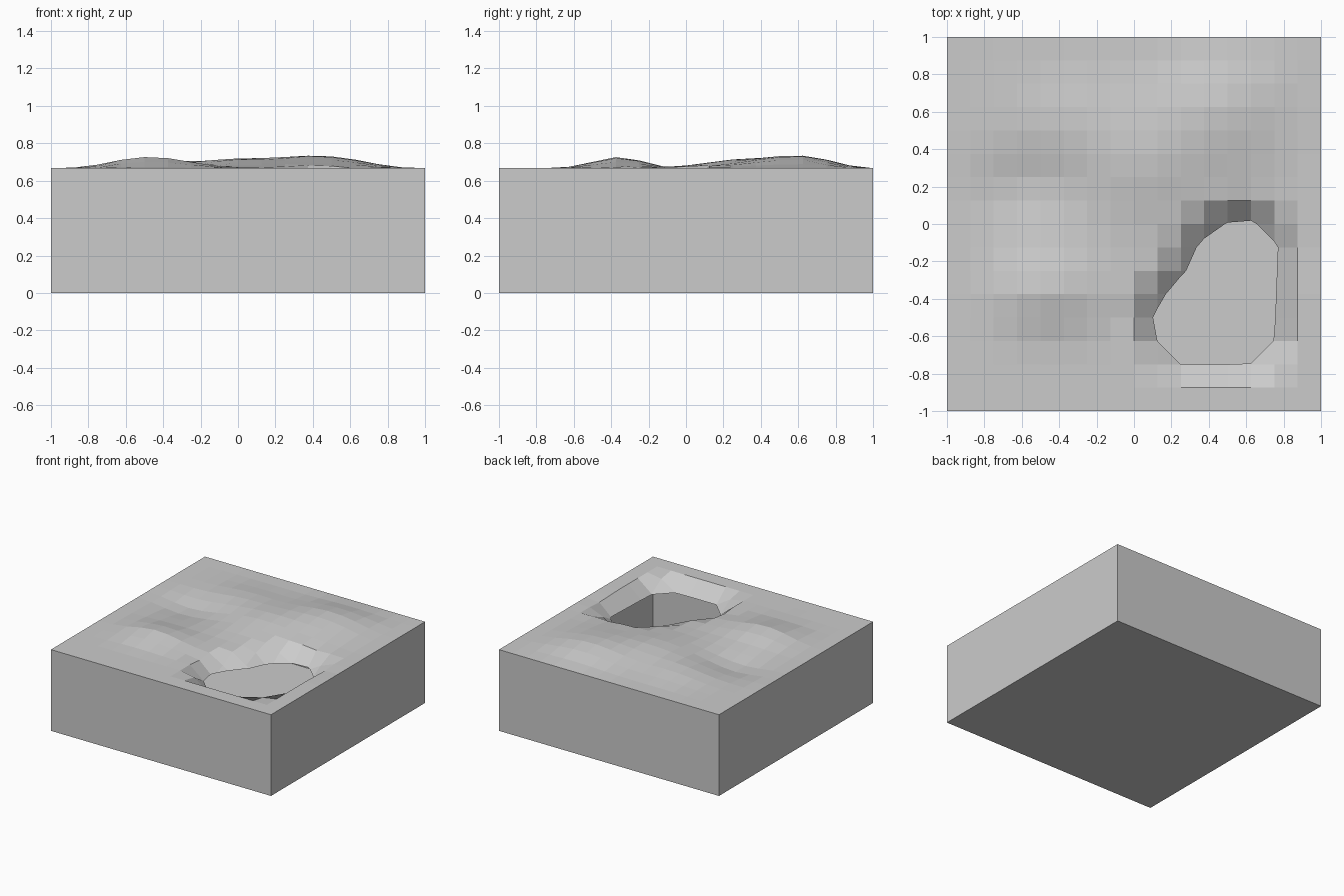
import bpy, bmesh, math
from mathutils import Vector

if "Cube" in bpy.data.objects:
    bpy.data.objects.remove(bpy.data.objects["Cube"])

TOP = 0.667      # ground level
RIM = 0.567      # level of the pond opening
N = 16           # terrain cells per side

# Hills and hollows: centre x, centre y, spread x, spread y, height
HILLS = [(-0.47, -0.36, 0.20, 0.13, 0.06),
         (0.42, 0.60, 0.24, 0.25, 0.066),
         (0.00, 0.30, 0.20, 0.20, 0.042),
         (-0.33, 0.55, 0.18, 0.18, 0.03),
         (-0.60, 0.20, 0.22, 0.13, -0.04)]

# Outline of the pond opening seen from above
POND = [Vector(p) for p in [(0.12, -0.62), (0.25, -0.75), (0.62, -0.75), (0.75, -0.62),
                            (0.77, -0.10), (0.64, 0.02), (0.50, 0.01), (0.34, -0.10),
                            (0.31, -0.22), (0.19, -0.34), (0.10, -0.49)]]


def pond_distance(p):
    """Distance to the pond outline, negative inside."""
    best, inside = 9.0, False
    for a, b in zip(POND, POND[1:] + POND[:1]):
        t = max(0, min(1, (p - a).dot(b - a) / (b - a).length_squared))
        best = min(best, (p - a - (b - a) * t).length)
        if (a.y > p.y) != (b.y > p.y):
            if p.x < a.x + (p.y - a.y) * (b.x - a.x) / (b.y - a.y):
                inside = not inside
    return -best if inside else best


def height(x, y):
    h = sum(k * math.exp(-((x - cx) / sx) ** 2 / 2 - ((y - cy) / sy) ** 2 / 2)
            for cx, cy, sx, sy, k in HILLS)
    h *= max(0, min(1, (1 - max(abs(x), abs(y))) / 0.3))
    d = pond_distance(Vector((x, y)))
    drop = max(0, 1 - d / 0.115)
    return TOP + h * (1 - min(1, drop)) - (TOP - RIM) * drop


def finish(bm, name):
    mesh = bpy.data.meshes.new(name)
    bm.to_mesh(mesh)
    bm.free()
    obj = bpy.data.objects.new(name, mesh)
    bpy.context.collection.objects.link(obj)
    return obj


# Terrain sheet, cut open at the pond level
bm = bmesh.new()
bmesh.ops.create_grid(bm, x_segments=N, y_segments=N, size=1)
for v in bm.verts:
    v.co.z = height(v.co.x, v.co.y)
bmesh.ops.bisect_plane(bm, geom=bm.verts[:] + bm.edges[:] + bm.faces[:], dist=1e-4,
                       plane_co=(0, 0, RIM), plane_no=(0, 0, 1), clear_inner=True)
finish(bm, "terrain")

# Hollow block below: floor and four walls, open at the top
bm = bmesh.new()
bmesh.ops.create_cube(bm, size=2)
for v in bm.verts:
    v.co.z = TOP if v.co.z > 0 else 0
lid = [f for f in bm.faces if f.calc_center_median().z > TOP - 0.01]
bmesh.ops.delete(bm, geom=lid, context='FACES_ONLY')
finish(bm, "base_block")
